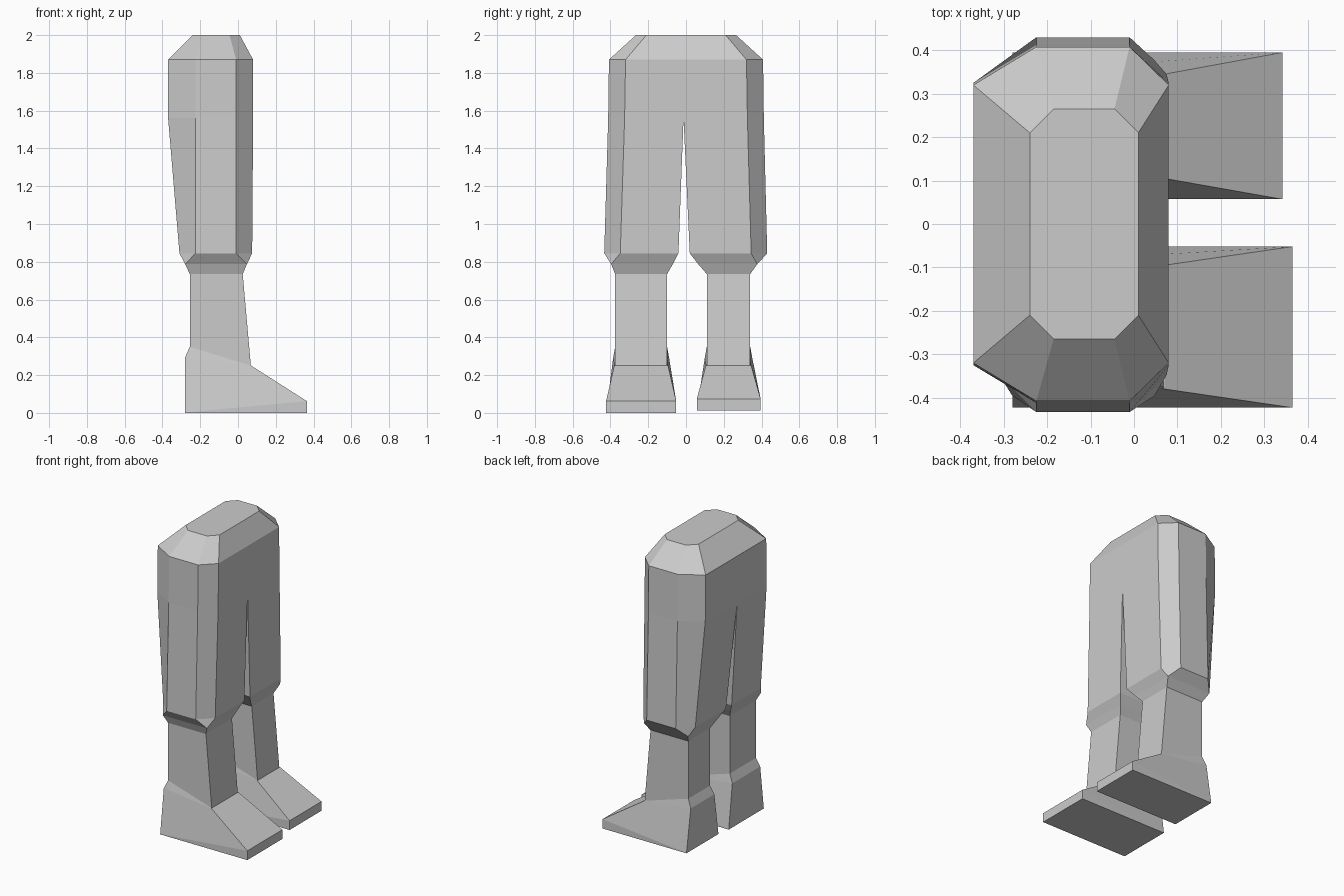
import bpy, bmesh

if "Cube" in bpy.data.objects:
    bpy.data.objects.remove(bpy.data.objects["Cube"])


def loft(name, rings, bottom=False, top=False):
    """Skin rings of (x, y, z) points listed from bottom to top."""
    r = max(rings, key=lambda q: max(p[0] for p in q) - min(p[0] for p in q))
    area = sum(r[i - 1][0] * r[i][1] - r[i][0] * r[i - 1][1] for i in range(len(r)))
    if area < 0:
        rings = [ring[::-1] for ring in rings]
    bm = bmesh.new()
    vs = [[bm.verts.new(p) for p in ring] for ring in rings]
    n = len(vs[0])
    for a, b in zip(vs, vs[1:]):
        for i in range(n):
            j = (i + 1) % n
            bm.faces.new((a[i], a[j], b[j], b[i]))
    if bottom:
        bm.faces.new(vs[0][::-1])
    if top:
        bm.faces.new(vs[-1])
    bmesh.ops.remove_doubles(bm, verts=bm.verts, dist=0.0005)
    me = bpy.data.meshes.new(name)
    bm.to_mesh(me)
    bm.free()
    ob = bpy.data.objects.new(name, me)
    bpy.context.collection.objects.link(ob)


def octagon(back, b2, f2, front, y1, y2, z):
    half = [(back, y1), (b2, y2), (f2, y2), (front, y1)]
    return [(x, -y, z) for x, y in half] + [(x, y, z) for x, y in half[::-1]]


def box_ring(x0, x1, yo, yi, z0, z1):
    return [(x0, yi, z0), (x0, yo, z0), (x1, yo, z1), (x1, yi, z1)]


def thigh_ring(back, b2, f2, front, y_in, y_ch, y_out, z):
    return [(back, y_in, z), (back, y_ch, z), (b2, y_out, z),
            (f2, y_out, z), (front, y_ch, z), (front, y_in, z)]


# Hips with bevelled top
loft("hips", [
    octagon(-.37, -.225, -.01, .08, .325, .412, 1.56),
    octagon(-.37, -.225, -.01, .08, .32, .408, 1.87),
    octagon(-.24, -.185, -.045, .01, .21, .265, 2.0)], top=True)

# Legs: side, thigh outer/inner, shin outer/inner, foot outer/inner, toe x, sole z
legs = [("right", -1, .433, .04, .375, .10, .423, .052, .365, 0.0),
        ("left", 1, .43, .02, .34, .11, .395, .057, .342, .012)]
for name, s, to, ti, so, si, fo, fi, toe, sole in legs:
    # Thigh, tapering in at the knee where the chamfers close to a point
    mid_o, mid_i = s * (to + so) / 2 * .98, s * (ti + si) / 2
    loft(name + "_thigh", [
        thigh_ring(-.255, -.255, .025, .025, s * si, s * so, s * so, .735),
        thigh_ring(-.28, -.28, .047, .047, mid_i, mid_o, mid_o, .787),
        thigh_ring(-.31, -.225, -.01, .075, s * ti, s * (to - .085), s * to, .845),
        thigh_ring(-.37, -.225, -.01, .08, -.013, s * .325, s * .412, 1.56)])
    # Shin
    ankle = box_ring(-.255, .068, s * so, s * si, .35, .25)
    loft(name + "_shin", [
        ankle, box_ring(-.255, .025, s * so, s * si, .735, .735)])
    # Flared wedge foot
    loft(name + "_foot", [
        box_ring(-.28, toe, s * fo, s * fi, sole, sole),
        box_ring(-.28, toe, s * fo, s * fi, sole + .002, sole + .062),
        [(-.28, s * (si - .01), .295), (-.28, s * (so + .01), .295),
         (.07, s * (so + .005), .25), (.07, s * (si - .005), .25)],
        ankle], bottom=True)
